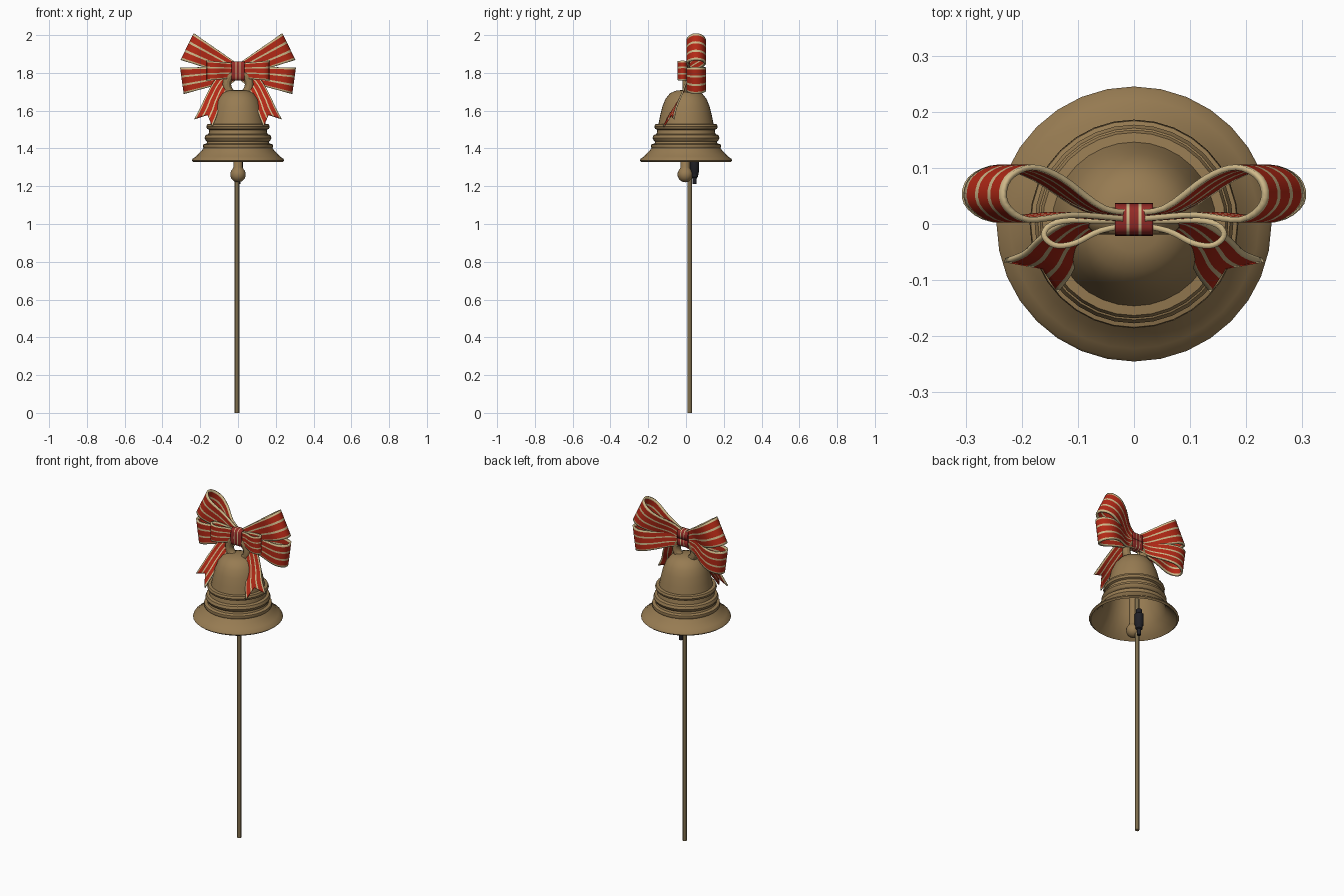
import bpy, bmesh, math
from mathutils import Vector

if "Cube" in bpy.data.objects:
    bpy.data.objects.remove(bpy.data.objects["Cube"])


def material(name, rgb):
    m = bpy.data.materials.new(name)
    m.diffuse_color = (*rgb, 1)
    m.use_nodes = True
    m.node_tree.nodes["Principled BSDF"].inputs["Base Color"].default_value = m.diffuse_color
    return m


BRONZE = material("bronze", (0.31, 0.20, 0.085))
STAKE = material("stake_tan", (0.37, 0.27, 0.13))
RED = material("ribbon_red", (0.46, 0.022, 0.008))
CREAM = material("ribbon_cream", (0.62, 0.48, 0.25))
MAROON = material("knot_red", (0.30, 0.024, 0.02))
BLACK = material("black", (0.015, 0.015, 0.02))


def finish(bm, name, mats, smooth=True, angle=40):
    me = bpy.data.meshes.new(name)
    bm.to_mesh(me)
    bm.free()
    for m in mats:
        me.materials.append(m)
    ob = bpy.data.objects.new(name, me)
    bpy.context.collection.objects.link(ob)
    if smooth:
        bpy.ops.object.select_all(action='DESELECT')
        ob.select_set(True)
        bpy.context.view_layer.objects.active = ob
        bpy.ops.object.shade_smooth_by_angle(angle=math.radians(angle))
    return ob


def lathe(name, profile, mat, x=0, y=0, n=32):
    """Spin an (r, z) profile round a vertical axis."""
    bm = bmesh.new()
    vs = [bm.verts.new((r, 0, z)) for r, z in profile]
    es = [bm.edges.new(p) for p in zip(vs, vs[1:])]
    bmesh.ops.spin(bm, geom=vs + es, axis=(0, 0, 1), cent=(0, 0, 0),
                   steps=n, angle=2 * math.pi)
    bmesh.ops.remove_doubles(bm, verts=bm.verts, dist=1e-4)
    bmesh.ops.recalc_face_normals(bm, faces=bm.faces)
    bmesh.ops.translate(bm, verts=bm.verts, vec=(x, y, 0))
    return finish(bm, name, [mat])


def smooth_path(pts, steps=4):
    """Catmull-Rom curve through points."""
    p = [Vector(q) for q in pts]
    p = [2 * p[0] - p[1]] + p + [2 * p[-1] - p[-2]]
    out = []
    for i in range(1, len(p) - 2):
        a, b, c, d = p[i - 1:i + 3]
        for k in range(steps):
            t = k / steps
            out.append(0.5 * (2 * b + (c - a) * t + (2 * a - 5 * b + 4 * c - d) * t * t
                              + (3 * b - a - 3 * c + d) * t ** 3))
    return out + [p[-2]]


COLS = [-.5, -.42, -.20, -.12, 0, .12, .20, .42, .5]


def ribbon(name, rows, red=RED, edges=True, notch=0, thick=0.01):
    """Striped strip; rows are (centre, width vector)."""
    bm = bmesh.new()
    grid = []
    end = (rows[-1][0] - rows[-2][0]).normalized()
    for i, (c, w) in enumerate(rows):
        ramp = (i / (len(rows) - 1)) ** 3
        grid.append([bm.verts.new(c + w * f - end * notch * ramp * (1 - 2 * abs(f)))
                     for f in COLS])
    for a, b in zip(grid, grid[1:]):
        for j in range(len(COLS) - 1):
            face = bm.faces.new((a[j], a[j + 1], b[j + 1], b[j]))
            face.material_index = int(j in (2, 5) or (edges and j in (0, 7)))
    ob = finish(bm, name, [red, CREAM])
    mod = ob.modifiers.new("thickness", 'SOLIDIFY')
    mod.thickness, mod.offset = thick, 0
    return ob


# bell with inner wall
lathe("bell", [(0, 1.71), (.05, 1.707), (.085, 1.692), (.11, 1.66), (.126, 1.62),
               (.138, 1.57), (.146, 1.53), (.163, 1.528), (.168, 1.516), (.163, 1.503),
               (.152, 1.498), (.156, 1.476), (.171, 1.471), (.177, 1.456), (.171, 1.441),
               (.163, 1.436), (.167, 1.426), (.184, 1.421), (.186, 1.41), (.182, 1.402),
               (.198, 1.382), (.222, 1.358), (.241, 1.345), (.245, 1.336), (.236, 1.328),
               (.215, 1.345), (.175, 1.39), (.15, 1.45), (.135, 1.53), (.112, 1.63),
               (.07, 1.68), (0, 1.692)], BRONZE)

# hanging ring on top of the bell
bpy.ops.mesh.primitive_torus_add(major_radius=.06, minor_radius=.024, major_segments=28,
                                 minor_segments=12, location=(0, .005, 1.738),
                                 rotation=(math.pi / 2, 0, 0))
ring = bpy.context.object
ring.name = "hanging_ring"
ring.data.materials.append(BRONZE)
bpy.ops.object.shade_smooth_by_angle()

# clapper: stem and ball in one profile
ball = [(.041 * math.sin(a), 1.262 - .041 * math.cos(a))
        for a in (math.pi * k / 12 for k in range(10))]
lathe("clapper", ball + [(.024, 1.30), (.024, 1.69)], BRONZE, y=-.004, n=20)

# stake and black fitting behind it
lathe("stake", [(0, 0), (.0125, 0), (.0125, 1.45), (0, 1.45)], STAKE, x=-.005, y=.02, n=8)
lathe("black_fitting", [(0, 1.212), (.011, 1.212), (.012, 1.245), (.019, 1.25), (.021, 1.27),
                        (.025, 1.275), (.025, 1.34), (.017, 1.345), (.016, 1.37), (0, 1.37)],
      BLACK, x=.002, y=.045, n=16)

# bow loops, each a teardrop seen from above, given as (distance, y)
BIG = [(0, .02), (.08, .028), (.17, .082), (.235, .101), (.285, .08), (.292, .038),
       (.245, .008), (.15, .016), (.07, .012), (0, .006)]
SMALL = [(0, .0), (.06, -.012), (.105, -.034), (.14, -.038), (.16, -.022), (.152, -.004),
         (.12, .006), (.06, .006), (0, .006)]


def loop(name, pts, side, z, tilt, w0, w1):
    a = math.radians(tilt)
    along = Vector((side * math.cos(a), 0, math.sin(a)))
    across = Vector((-side * math.sin(a), 0, math.cos(a)))
    far = max(p[0] for p in pts)
    rows = []
    for u, y in smooth_path(pts):
        c = along * u + Vector((0, y, z))
        rows.append((c, across * (w0 + (w1 - w0) * max(u, 0) / far)))
    ribbon(name, rows)


for side, tag in ((-1, "left"), (1, "right")):
    loop("upper_loop_" + tag, BIG, side, 1.808, 26, .065, .155)
    loop("lower_loop_" + tag, BIG, side, 1.80, -8, .065, .14)
    loop("front_loop_" + tag, SMALL, side, 1.812, 0, .075, .105)
    # tail with a notched end
    path = smooth_path([(side * .02, .01, 1.80), (side * .085, .0, 1.745),
                        (side * .13, -.035, 1.66), (side * .155, -.07, 1.595),
                        (side * .183, -.092, 1.535)])
    rows = []
    for i, c in enumerate(path):
        t = i / (len(path) - 1)
        rows.append((c, Vector((side * .095, .055 * t, .07 - .03 * t)) * (.6 + .4 * t)))
    ribbon("tail_" + tag, rows, notch=.05, thick=.008)

# knot wrapped round the middle
knot = []
for k in range(25):
    a = 2 * math.pi * k / 24
    c, s = math.cos(a), math.sin(a)
    knot.append((Vector((0, .008 + .024 * math.copysign(abs(c) ** .5, c),
                         1.81 + .046 * math.copysign(abs(s) ** .5, s))),
                 Vector((.068, 0, 0))))
ribbon("knot", knot, red=MAROON, edges=False)
